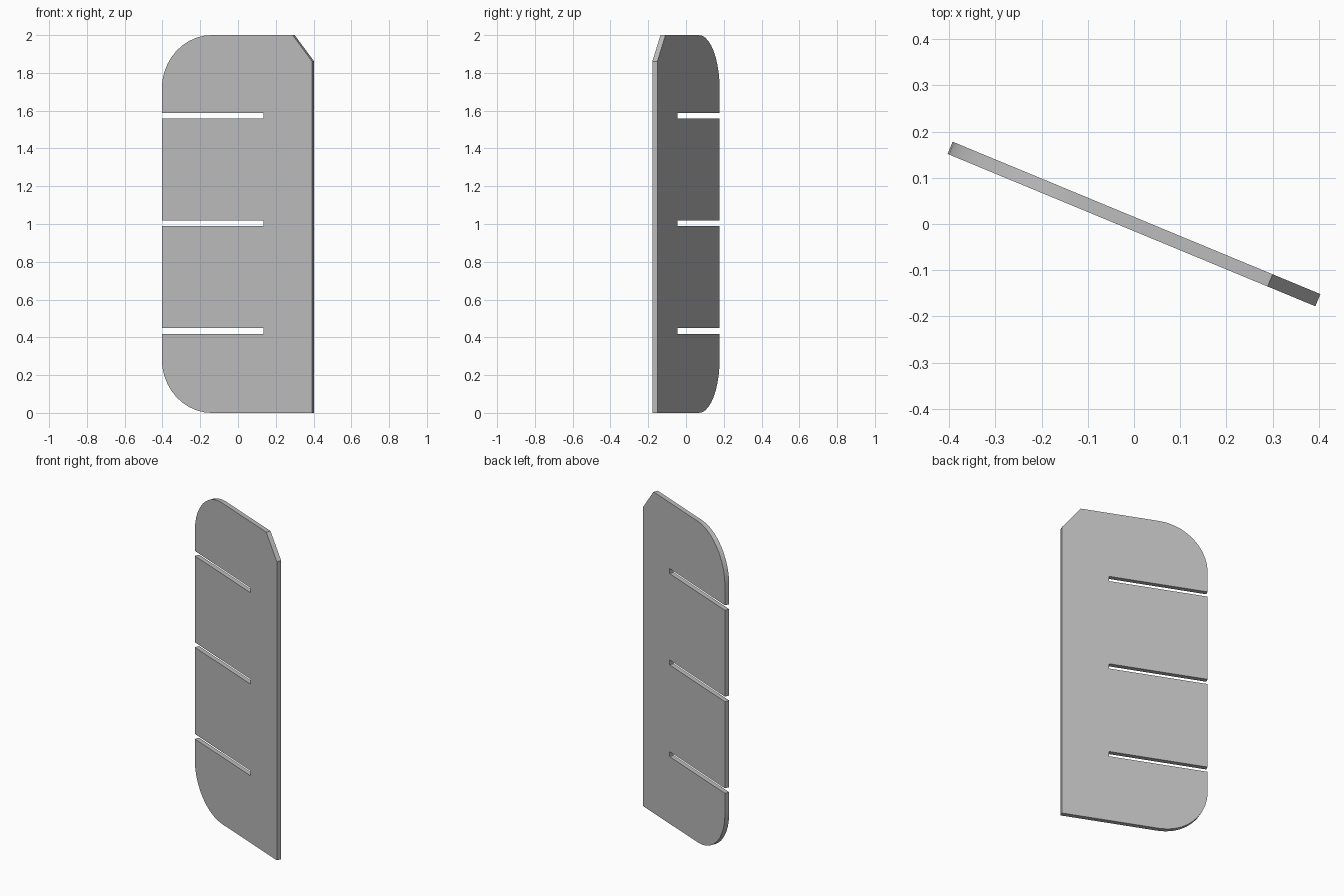
import bpy
import bmesh
from math import cos, sin, pi, radians
from mathutils import Matrix, Vector

cube = bpy.data.objects.get("Cube")
if cube:
    bpy.data.objects.remove(cube, do_unlink=True)

HALF_WIDTH = 0.431
HEIGHT = 2.0
THICKNESS = 0.0286
RADIUS = 0.286
ARC_STEPS = 10
SLOT_END = 0.152
SLOT_HEIGHT = 0.031
SLOT_CENTRES = (0.433, 1.004, 1.573)
TURN = radians(-22.5)


def arc(cx, cz, start):
    """Quarter circle running clockwise from the start angle."""
    angles = [start - pi / 2 * i / ARC_STEPS for i in range(ARC_STEPS + 1)]
    return [(cx + RADIUS * cos(a), cz + RADIUS * sin(a)) for a in angles]


# Panel outline, clockwise: rounded bottom corner, slots, rounded top corner, chamfer
arc_x = -HALF_WIDTH + RADIUS
outline = arc(arc_x, RADIUS, -pi / 2)
for z in SLOT_CENTRES:
    low, high = z - SLOT_HEIGHT / 2, z + SLOT_HEIGHT / 2
    outline += [(-HALF_WIDTH, low), (SLOT_END, low),
                (SLOT_END, high), (-HALF_WIDTH, high)]
outline += arc(arc_x, HEIGHT - RADIUS, pi)
outline += [(0.319, HEIGHT), (HALF_WIDTH, 1.86), (HALF_WIDTH, 0)]

# Extrude the outline into a thin board and turn it about the vertical axis
bm = bmesh.new()
face = bm.faces.new([bm.verts.new((x, -THICKNESS / 2, z)) for x, z in outline])
result = bmesh.ops.extrude_face_region(bm, geom=[face], use_keep_orig=True)
moved = [v for v in result["geom"] if isinstance(v, bmesh.types.BMVert)]
bmesh.ops.translate(bm, verts=moved, vec=Vector((0, THICKNESS, 0)))
bmesh.ops.recalc_face_normals(bm, faces=bm.faces)
bmesh.ops.rotate(bm, verts=bm.verts, cent=(0, 0, 0), matrix=Matrix.Rotation(TURN, 3, "Z"))
mesh = bpy.data.meshes.new("slotted_panel")
bm.to_mesh(mesh)
bm.free()

# Plain grey finish
grey = bpy.data.materials.new("light_grey")
grey.use_nodes = True
colour = (0.5, 0.5, 0.5, 1)
grey.diffuse_color = colour
grey.node_tree.nodes["Principled BSDF"].inputs["Base Color"].default_value = colour
mesh.materials.append(grey)

panel = bpy.data.objects.new("slotted_panel", mesh)
bpy.context.collection.objects.link(panel)
bpy.context.view_layer.objects.active = panel
panel.select_set(True)
bpy.ops.object.shade_smooth_by_angle(angle=radians(30))
